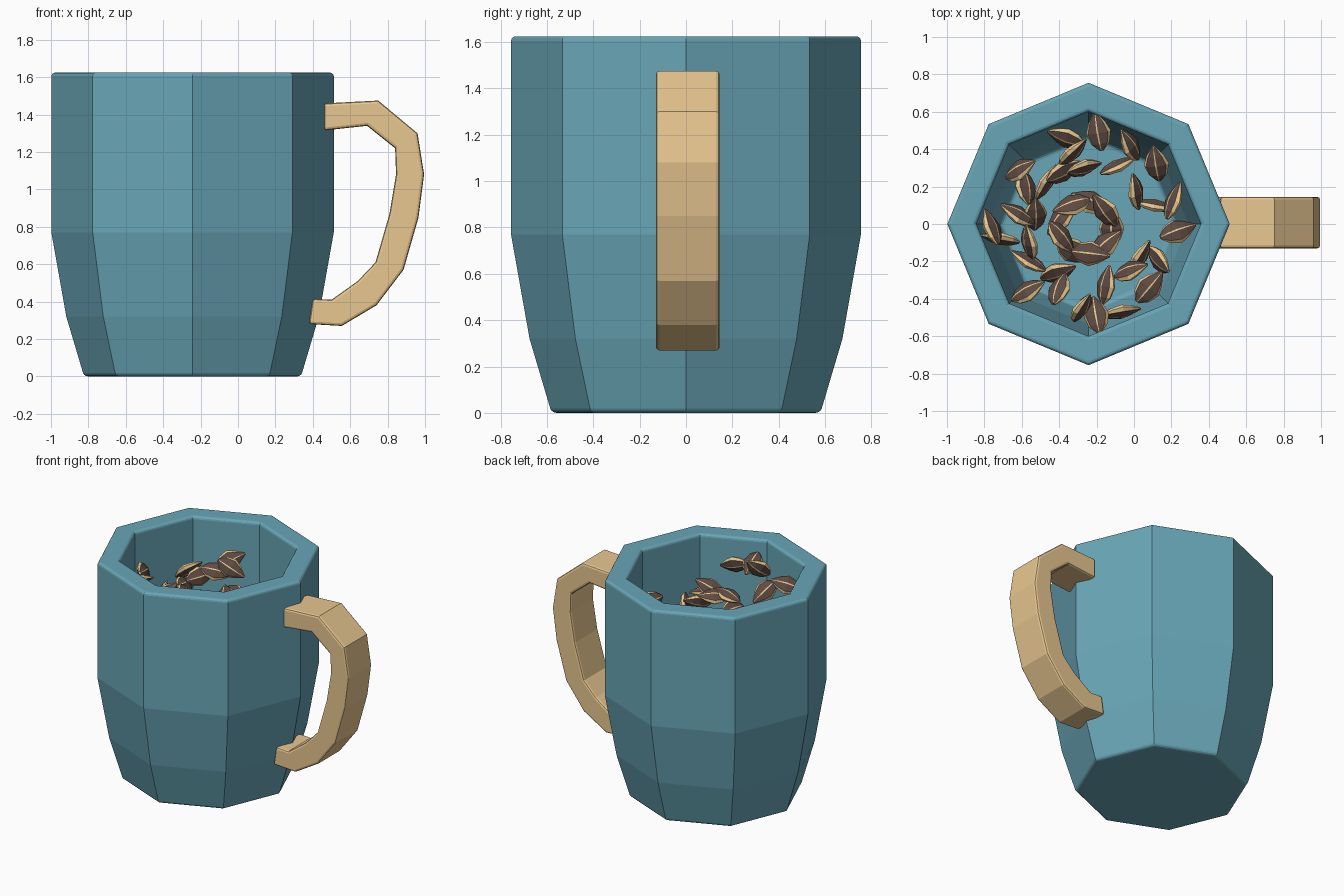
import bpy, bmesh, math, random
from mathutils import Vector

if "Cube" in bpy.data.objects:
    bpy.data.objects.remove(bpy.data.objects["Cube"])

random.seed(4)
CUP_X, SIDES = -0.243, 8


def material(name, rgb):
    m = bpy.data.materials.new(name)
    m.diffuse_color = (*rgb, 1)
    m.use_nodes = True
    m.node_tree.nodes["Principled BSDF"].inputs["Base Color"].default_value = m.diffuse_color
    return m


def make_object(name, bm, mats):
    bmesh.ops.recalc_face_normals(bm, faces=bm.faces)
    me = bpy.data.meshes.new(name)
    bm.to_mesh(me)
    bm.free()
    for m in mats:
        me.materials.append(m)
    ob = bpy.data.objects.new(name, me)
    bpy.context.collection.objects.link(ob)
    return ob


def loft(bm, rings, mat_of=lambda j: 0):
    """Bridge successive closed rings of points and cap both ends."""
    rows = [[bm.verts.new(p) for p in ring] for ring in rings]
    n = len(rows[0])
    for a, b in zip(rows, rows[1:]):
        for j in range(n):
            k = (j + 1) % n
            bm.faces.new((a[j], a[k], b[k], b[j])).material_index = mat_of(j)
    bm.faces.new(rows[0])
    bm.faces.new(rows[-1])


def bevel(ob, width, segments, angle):
    mod = ob.modifiers.new("soft_edges", 'BEVEL')
    mod.width, mod.segments = width, segments
    mod.limit_method, mod.angle_limit = 'ANGLE', math.radians(angle)


teal = material("teal", (0.14, 0.38, 0.47))
cream = material("cream", (0.80, 0.57, 0.28))
brown = material("brown", (0.115, 0.07, 0.055))

# cup: outer profile up, over the rim, and down to the inner floor
profile = [(0.58, 0), (0.675, 0.32), (0.755, 0.77), (0.755, 1.625),
           (0.60, 1.625), (0.60, 0.80), (0.535, 0.36), (0.47, 0.14)]
bm = bmesh.new()
loft(bm, [[(r * math.cos(math.tau * i / SIDES), r * math.sin(math.tau * i / SIDES), z)
           for i in range(SIDES)] for r, z in profile])
cup = make_object("cup", bm, [teal])
cup.location.x = CUP_X
bevel(cup, 0.02, 3, 60)

# handle: side outline extruded along y
outer = [(0.46, 1.46), (0.75, 1.475), (0.96, 1.30), (0.995, 1.08), (0.965, 0.85),
         (0.885, 0.57), (0.74, 0.38), (0.555, 0.27), (0.38, 0.28)]
inner = [(0.46, 1.315), (0.69, 1.34), (0.84, 1.22), (0.845, 1.08), (0.81, 0.87),
         (0.735, 0.61), (0.64, 0.51), (0.50, 0.41), (0.40, 0.415)]
bm = bmesh.new()
loft(bm, [[(xo, -0.13, zo), (xo, 0.145, zo), (xi, 0.145, zi), (xi, -0.13, zi)]
          for (xo, zo), (xi, zi) in zip(outer, inner)])
handle = make_object("handle", bm, [cream])
bevel(handle, 0.015, 2, 60)

# seed: flattened teardrop with pale edges and a pale centre stripe
stations = [(-0.10, 0.012, 0.008), (-0.06, 0.05, 0.025), (0.0, 0.068, 0.033),
            (0.05, 0.048, 0.026), (0.11, 0.008, 0.006)]
half = [(-1, 0), (-0.8, 0.6), (-0.07, 1), (0.07, 1), (0.8, 0.6)]
section = half + [(-u, -v) for u, v in half]
bm = bmesh.new()
loft(bm, [[(x, u * w, v * h) for u, v in section] for x, w, h in stations],
     lambda j: 1 if j % 5 in (1, 3) else 0)
seed = make_object("seed", bm, [cream, brown])


def place_seed(x, y, z, yaw, pitch, roll):
    global seed
    ob = seed
    seed = None
    if ob is None:
        ob = bpy.data.objects.new("seed", seed_mesh)
        bpy.context.collection.objects.link(ob)
    ob.location = (x, y, z)
    ob.rotation_euler = [math.radians(a) for a in (roll, pitch, yaw)]


seed_mesh = seed.data

# loose seeds: x, y, heading
loose = [(-.19, .49, 100), (-.36, .46, 160), (-.33, .38, 45), (-.02, .42, 120),
         (-.09, .31, 25), (.12, .32, 100), (-.27, .30, 15), (-.38, .28, 30),
         (-.61, .29, 30), (-.58, .20, 100), (-.47, .22, 60), (-.62, .05, 150),
         (-.53, .05, 90), (-.76, -.02, 110), (-.71, -.08, 170), (-.56, -.10, 100),
         (-.56, -.20, 150), (-.41, -.26, 20), (-.57, -.36, 30), (-.40, -.35, 70),
         (-.28, -.45, 60), (-.20, -.49, 100), (-.07, -.47, 10), (-.15, -.33, 80),
         (-.02, -.25, 20), (.08, -.34, 50), (.03, -.18, 60), (.13, -.19, 130),
         (.23, -.04, 20), (.21, .12, 70), (.11, .10, 170), (.01, .17, 100)]
broad = {0, 5, 12, 21, 25, 28}
for i, (x, y, yaw) in enumerate(loose):
    roll = random.uniform(-20, 20) if i in broad else random.choice((-1, 1)) * random.uniform(40, 75)
    place_seed(x, y, random.uniform(1.12, 1.5), yaw, random.uniform(-40, 40), roll)

# ring of seeds in the middle
for i in range(9):
    a = math.tau * i / 9
    place_seed(-0.26 + 0.14 * math.cos(a), -0.02 + 0.14 * math.sin(a),
               random.uniform(1.15, 1.4), math.degrees(a) + 90 + random.uniform(-25, 25),
               random.uniform(-25, 25), random.uniform(-45, 45))
